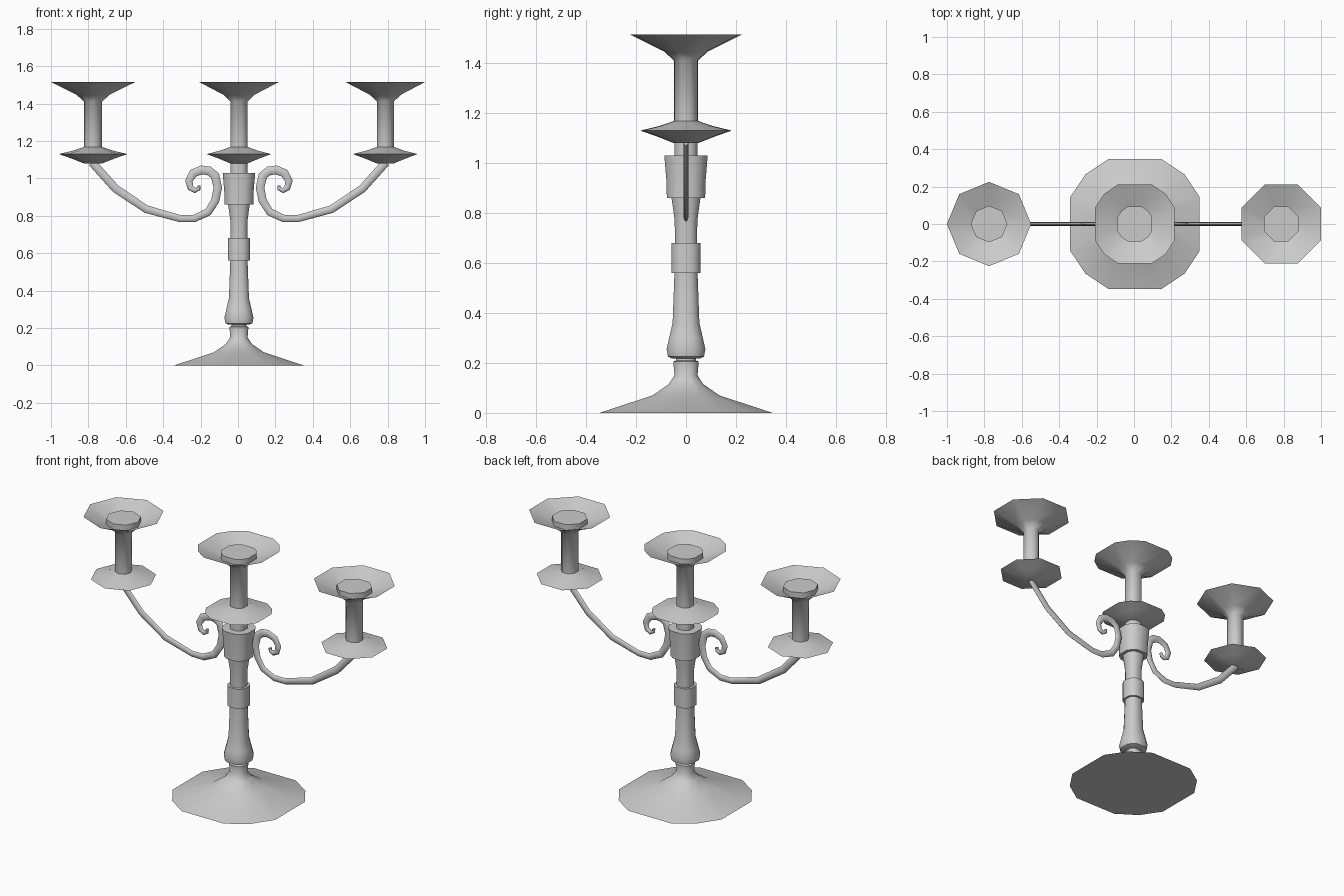
import bpy, bmesh, math
from mathutils import Vector

if "Cube" in bpy.data.objects:
    bpy.data.objects.remove(bpy.data.objects["Cube"])

CX = 0.005                      # axis of the central stem
OCT = [22.5 + 45 * i for i in range(8)]
OCT_TURNED = [45 * i for i in range(8)]
ROUNDED = [a * 22.5 for a in range(16) if a % 4]   # octagon with split corners


def finish(name, bm):
    bmesh.ops.recalc_face_normals(bm, faces=bm.faces)
    me = bpy.data.meshes.new(name)
    bm.to_mesh(me)
    bm.free()
    ob = bpy.data.objects.new(name, me)
    bpy.context.collection.objects.link(ob)
    bpy.ops.object.select_all(action='DESELECT')
    ob.select_set(True)
    bpy.context.view_layer.objects.active = ob
    bpy.ops.object.shade_smooth_by_angle(angle=math.radians(50))
    return ob


def skin(bm, rings):
    """Bridge consecutive vertex rings and cap both ends."""
    n = len(rings[0])
    for a, b in zip(rings, rings[1:]):
        for i in range(n):
            j = (i + 1) % n
            bm.faces.new((a[i], a[j], b[j], b[i]))
    bm.faces.new(rings[0])
    bm.faces.new(rings[-1])


def lathe(name, profile, x, angles):
    """Turn a (radius, z) profile around a vertical axis at x."""
    bm = bmesh.new()
    rings = [[bm.verts.new((x + r * math.cos(math.radians(a)),
                            r * math.sin(math.radians(a)), z)) for a in angles]
             for r, z in profile]
    skin(bm, rings)
    return finish(name, bm)


def arm(name, path, side):
    """Sweep a flattened oval along an (x, z, half width) path."""
    bm = bmesh.new()
    pts = [Vector((CX + side * x, 0, z)) for x, z, w in path]
    rings = []
    for i, p in enumerate(pts):
        t = (pts[min(i + 1, len(pts) - 1)] - pts[max(i - 1, 0)]).normalized()
        nrm = Vector((-t.z, 0, t.x))
        w = path[i][2]
        rings.append([bm.verts.new(p + nrm * w * math.cos(k * math.pi / 4)
                      + Vector((0, 0.010 * math.sin(k * math.pi / 4), 0)))
                      for k in range(8)])
    skin(bm, rings)
    return finish(name, bm)


# Stem parts, bottom to top
lathe("base", [(0.375, 0), (0.145, 0.07), (0.075, 0.115), (0.05, 0.15),
               (0.055, 0.205), (0.043, 0.21), (0.043, 0.225)], CX, ROUNDED)
lathe("lower_stem", [(0.06, 0.218), (0.078, 0.225), (0.084, 0.255),
                     (0.073, 0.30), (0.058, 0.36), (0.05, 0.56),
                     (0.05, 0.57)], CX, ROUNDED)
lathe("collar", [(0.063, 0.56), (0.063, 0.68)], CX, ROUNDED)
lathe("upper_stem", [(0.048, 0.67), (0.049, 0.77), (0.064, 0.87)], CX, ROUNDED)
lathe("cup", [(0.083, 0.86), (0.085, 0.93), (0.094, 1.03)], CX, ROUNDED)
lathe("neck", [(0.049, 1.02), (0.049, 1.09)], CX, ROUNDED)

# Candle holders: drip pan, tube and flared dish with a raised plug
PAN = [(0.05, 1.08), (0.115, 1.105), (0.187, 1.13), (0.11, 1.148), (0.05, 1.168)]
DISH = [(0.049, 1.15), (0.049, 1.41), (0.09, 1.447), (0.23, 1.515),
        (0.10, 1.46), (0.10, 1.492)]
for label, x, angles, s in (("left", -0.775, OCT_TURNED, 0.98),
                            ("centre", CX, ROUNDED, 1.0),
                            ("right", 0.7875, OCT, 1.0)):
    lathe(label + "_drip_pan", [(r * s, z) for r, z in PAN], x, angles)
    lathe(label + "_candle_dish", [(r * s, z) for r, z in DISH], x, angles)

# Scrolled arms
PATH = [(0.785, 1.085, 0.022), (0.66, 0.945, 0.022), (0.495, 0.835, 0.021),
        (0.315, 0.785, 0.019), (0.24, 0.785, 0.020), (0.165, 0.82, 0.021),
        (0.127, 0.88, 0.022), (0.113, 0.95, 0.023), (0.128, 1.015, 0.024),
        (0.16, 1.04, 0.024), (0.20, 1.045, 0.024), (0.245, 1.027, 0.023),
        (0.268, 0.985, 0.020), (0.258, 0.948, 0.017), (0.235, 0.935, 0.014),
        (0.215, 0.945, 0.011), (0.213, 0.962, 0.008)]
arm("left_arm", PATH, -1)
arm("right_arm", PATH, 1)
